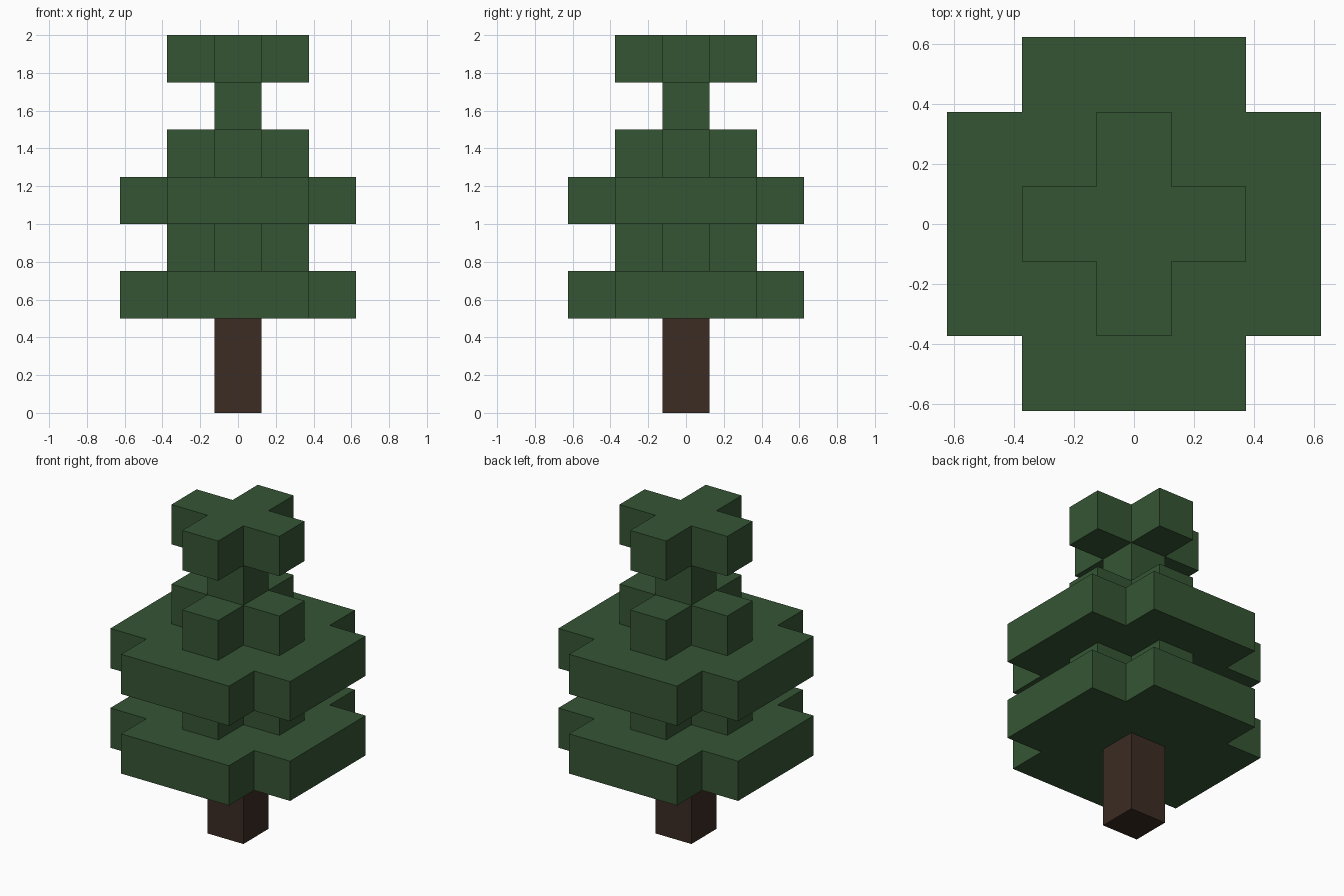
import bpy
import bmesh

cube = bpy.data.objects.get("Cube")
if cube:
    bpy.data.objects.remove(cube, do_unlink=True)


def make_material(name, rgb):
    mat = bpy.data.materials.new(name)
    mat.use_nodes = True
    color = (*rgb, 1.0)
    mat.diffuse_color = color
    bsdf = next(n for n in mat.node_tree.nodes if n.type == 'BSDF_PRINCIPLED')
    bsdf.inputs["Base Color"].default_value = color
    return mat


def extrude_outline(name, outline, bottom, top, mat):
    """Flat-shaded prism from a counter-clockwise outline."""
    bm = bmesh.new()
    base = bm.faces.new([bm.verts.new((x, y, bottom)) for x, y in outline])
    result = bmesh.ops.extrude_face_region(bm, geom=[base], use_keep_orig=True)
    raised = [g for g in result["geom"] if isinstance(g, bmesh.types.BMVert)]
    bmesh.ops.translate(bm, verts=raised, vec=(0, 0, top - bottom))
    bmesh.ops.recalc_face_normals(bm, faces=bm.faces)
    mesh = bpy.data.meshes.new(name)
    bm.to_mesh(mesh)
    bm.free()
    mesh.materials.append(mat)
    obj = bpy.data.objects.new(name, mesh)
    bpy.context.collection.objects.link(obj)
    return obj


def square(h):
    return [(-h, -h), (h, -h), (h, h), (-h, h)]


def cross(reach, arm):
    # One corner notch, turned a quarter four times
    points = []
    notch = [(reach, -arm), (reach, arm), (arm, arm)]
    for _ in range(4):
        points += notch
        notch = [(-y, x) for x, y in notch]
    return points


green = make_material("pine green", (0.036, 0.091, 0.034))
brown = make_material("bark brown", (0.045, 0.025, 0.017))

U = 0.25            # block size
NARROW = U / 2      # half width of one block
MIDDLE = U * 1.5
WIDE = U * 2.5

# Trunk
extrude_outline("trunk", square(NARROW), 0, 2 * U, brown)

# Foliage layers, stacked from the bottom
layers = [
    ("lower_wide_foliage", cross(WIDE, MIDDLE)),
    ("lower_small_foliage", cross(MIDDLE, NARROW)),
    ("upper_wide_foliage", cross(WIDE, MIDDLE)),
    ("upper_small_foliage", cross(MIDDLE, NARROW)),
    ("foliage_neck", square(NARROW)),
    ("foliage_crown", cross(MIDDLE, NARROW)),
]
for level, (name, outline) in enumerate(layers, start=2):
    extrude_outline(name, outline, level * U, (level + 1) * U, green)
